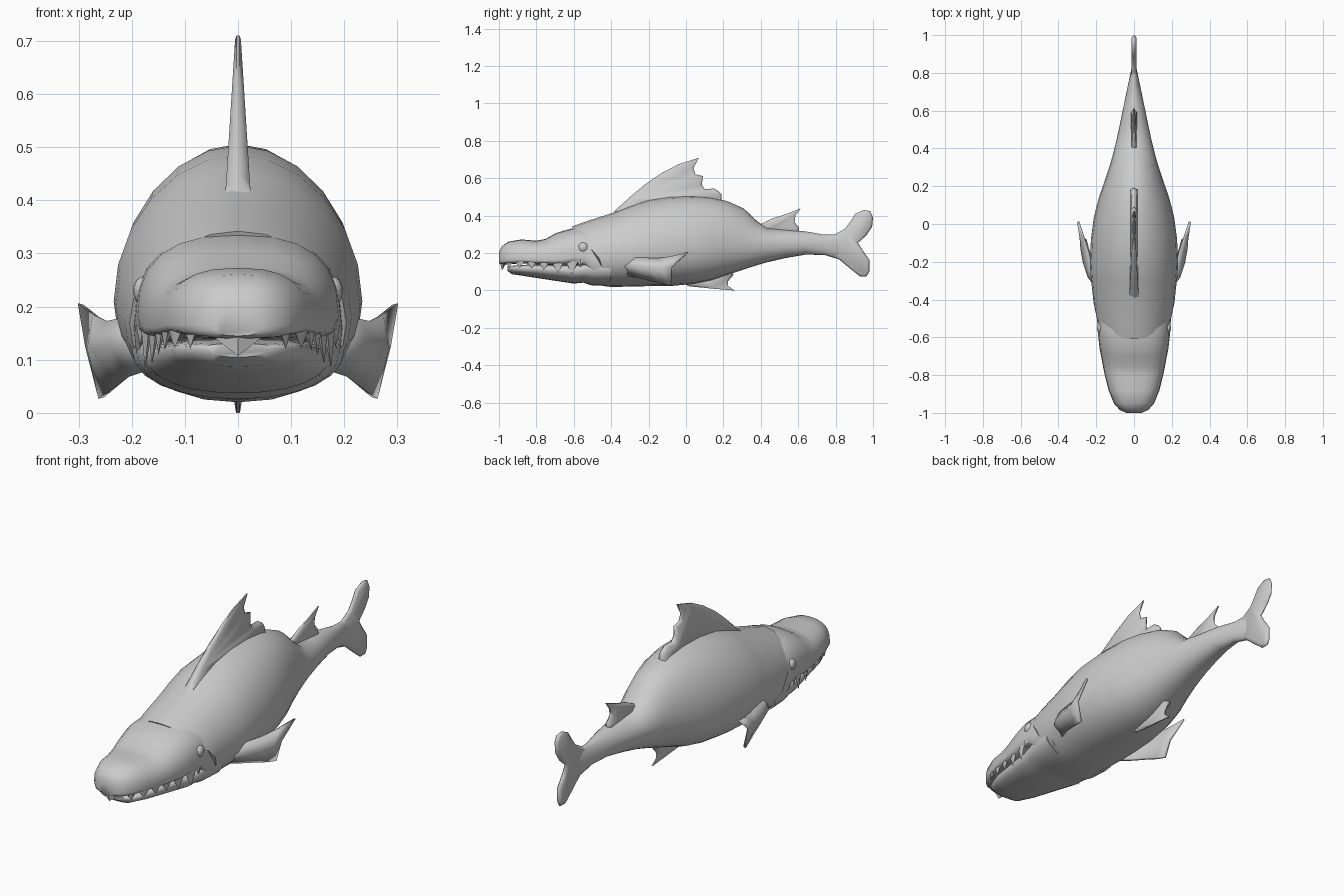
import bpy, bmesh, math
from mathutils import Vector


def finish(name, bm, angle=40, mirror=False, thick=0):
    bmesh.ops.recalc_face_normals(bm, faces=bm.faces[:])
    me = bpy.data.meshes.new(name)
    bm.to_mesh(me)
    bm.free()
    ob = bpy.data.objects.new(name, me)
    bpy.context.collection.objects.link(ob)
    if thick:
        m = ob.modifiers.new("thickness", 'SOLIDIFY')
        m.thickness, m.offset = thick, 0
    if mirror:
        ob.modifiers.new("mirror", 'MIRROR').use_mirror_merge = False
    bpy.ops.object.select_all(action='DESELECT')
    ob.select_set(True)
    bpy.context.view_layer.objects.active = ob
    bpy.ops.object.shade_smooth_by_angle(angle=math.radians(angle))
    return ob


def spow(v, p):
    return math.copysign(abs(v) ** p, v)


def loft(name, sections, p_up, p_down, n=24, angle=50):
    """sections: (y, bottom z, top z, half width, z of widest point, sideways sweep back)"""
    bm = bmesh.new()
    rings = []
    for y, zb, zt, w, zc, s in sections:
        ring = []
        for i in range(n):
            a = 2 * math.pi * i / n
            c, sn = math.cos(a), math.sin(a)
            p = p_up if sn >= 0 else p_down
            z = zc + (zt - zc if sn >= 0 else zc - zb) * spow(sn, p)
            back = s * min(1, 1.7 * (zt - z) / (zt - zb))
            ring.append(bm.verts.new((w * spow(c, p), y + back, z)))
        rings.append(ring)
    for r0, r1 in zip(rings, rings[1:]):
        for i in range(n):
            j = (i + 1) % n
            bm.faces.new((r0[i], r0[j], r1[j], r1[i]))
    bm.faces.new(rings[0])
    bm.faces.new(rings[-1])
    return finish(name, bm, angle)


def fin(name, outline, z0, z1, t0, t1):
    """middle fin with thin rim, half thickness goes t0..t1 from height z0 to z1"""
    bm = bmesh.new()
    sides, faces = [], []
    for sgn in (1, -1):
        sides.append([bm.verts.new((sgn * 0.003, y, z)) for y, z in outline])
        faces.append(bm.faces.new(sides[-1]))
    a, b = sides
    for i in range(len(a)):
        j = (i + 1) % len(a)
        bm.faces.new((a[i], a[j], b[j], b[i]))
    bmesh.ops.recalc_face_normals(bm, faces=bm.faces[:])
    bmesh.ops.inset_individual(bm, faces=faces, thickness=0.012)
    for f in faces:
        for v in f.verts:
            t = t0 + (t1 - t0) * (v.co.z - z0) / (z1 - z0)
            v.co.x = math.copysign(max(t, 0.003), v.co.x)
    return finish(name, bm, 60)


def spike(bm, base, tip):
    vs = [bm.verts.new(p) for p in base]
    t = bm.verts.new(tip)
    bm.faces.new(vs)
    for i in range(4):
        bm.faces.new((vs[i], vs[(i + 1) % 4], t))


# Body, with swept collar behind the head
loft("body", [
    (-0.61, 0.025, 0.342, 0.204, 0.17, 0.16),
    (-0.52, 0.020, 0.374, 0.214, 0.18, 0.11),
    (-0.40, 0.020, 0.412, 0.222, 0.19, 0.06),
    (-0.30, 0.022, 0.452, 0.230, 0.20, 0.03),
    (-0.20, 0.023, 0.485, 0.234, 0.21, 0),
    (-0.08, 0.024, 0.503, 0.228, 0.22, 0),
    (0.04, 0.035, 0.506, 0.212, 0.23, 0),
    (0.14, 0.055, 0.497, 0.186, 0.24, 0),
    (0.22, 0.083, 0.478, 0.158, 0.25, 0),
    (0.31, 0.113, 0.438, 0.128, 0.25, 0),
    (0.37, 0.132, 0.380, 0.111, 0.25, 0),
    (0.43, 0.150, 0.334, 0.096, 0.25, 0),
    (0.53, 0.173, 0.325, 0.074, 0.25, 0),
    (0.64, 0.192, 0.316, 0.052, 0.25, 0),
    (0.74, 0.190, 0.298, 0.031, 0.24, 0),
    (0.84, 0.160, 0.300, 0.010, 0.23, 0)], 1.03, 0.92)

# Upper head and snout
loft("upper_head", [
    (-1.000, 0.145, 0.205, 0.040, 0.165, 0),
    (-0.985, 0.140, 0.236, 0.075, 0.165, 0),
    (-0.950, 0.140, 0.261, 0.106, 0.165, 0),
    (-0.880, 0.145, 0.273, 0.135, 0.165, 0),
    (-0.800, 0.140, 0.266, 0.155, 0.160, 0),
    (-0.750, 0.138, 0.276, 0.165, 0.160, 0),
    (-0.700, 0.135, 0.305, 0.174, 0.160, 0),
    (-0.660, 0.132, 0.318, 0.182, 0.165, 0),
    (-0.600, 0.130, 0.335, 0.189, 0.180, 0),
    (-0.540, 0.120, 0.336, 0.193, 0.180, 0),
    (-0.500, 0.050, 0.335, 0.196, 0.160, 0),
    (-0.380, 0.040, 0.335, 0.198, 0.160, 0)], 0.78, 0.65)

# Lower jaw
loft("lower_jaw", [
    (-0.955, 0.105, 0.130, 0.060, 0.122, 0),
    (-0.930, 0.087, 0.132, 0.094, 0.120, 0),
    (-0.850, 0.075, 0.138, 0.124, 0.118, 0),
    (-0.720, 0.055, 0.138, 0.148, 0.112, 0),
    (-0.600, 0.037, 0.138, 0.170, 0.105, 0),
    (-0.550, 0.042, 0.145, 0.180, 0.110, 0),
    (-0.500, 0.026, 0.170, 0.190, 0.115, 0),
    (-0.400, 0.026, 0.190, 0.200, 0.120, 0)], 0.6, 0.92)

# Teeth: broad triangular spikes along the upper lip, mirrored
bm = bmesh.new()
lip = [(0.090, -0.945, 0.120, 0.024), (0.119, -0.89, 0.122, 0.030), (0.138, -0.825, 0.118, 0.032),
       (0.150, -0.76, 0.110, 0.033), (0.162, -0.685, 0.092, 0.036), (0.175, -0.61, 0.083, 0.034),
       (0.184, -0.565, 0.125, 0.018)]
for x, y, tip, r in lip:
    k = 0.5 if y < -0.87 else 0.22  # lip slant in plan
    spike(bm, [(x - r * k, y - r, 0.16), (x + 0.008, y, 0.165),
               (x + r * k, y + r, 0.16), (x - 0.014, y, 0.155)], (x, y, tip))
finish("teeth", bm, 20, mirror=True)

# Beak tooth at the centre of the snout
bm = bmesh.new()
spike(bm, [(-0.062, -0.97, 0.155), (0, -0.999, 0.168), (0.062, -0.97, 0.155), (0, -0.955, 0.155)],
      (0, -0.984, 0.107))
finish("beak_tooth", bm, 20)

# Eyes
bm = bmesh.new()
bmesh.ops.create_uvsphere(bm, u_segments=16, v_segments=10, radius=0.027)
for v in bm.verts:
    v.co = Vector((v.co.x * 0.75 + 0.177, v.co.y - 0.55, v.co.z + 0.23))
finish("eyes", bm, 60, mirror=True)

# Middle fins
fin("dorsal_fin", [(-0.40, 0.405), (-0.36, 0.445), (-0.30, 0.50), (-0.22, 0.567), (-0.13, 0.628),
                   (-0.04, 0.675), (0.07, 0.71), (0.04, 0.655), (0.05, 0.622), (0.09, 0.612),
                   (0.085, 0.565), (0.10, 0.542), (0.15, 0.545), (0.175, 0.53), (0.19, 0.515),
                   (0.19, 0.47), (0.05, 0.48), (-0.15, 0.46)], 0.41, 0.71, 0.024, 0.005)
fin("rear_dorsal_fin", [(0.39, 0.35), (0.46, 0.385), (0.54, 0.41), (0.615, 0.44), (0.585, 0.40),
                        (0.58, 0.365), (0.605, 0.335), (0.60, 0.30), (0.43, 0.31)],
    0.31, 0.44, 0.016, 0.004)
fin("belly_fin", [(-0.02, 0.04), (0.02, 0.022), (0.14, 0.010), (0.26, 0.0), (0.225, 0.025),
                  (0.225, 0.05), (0.255, 0.085), (0.23, 0.11), (0.10, 0.08)],
    0.0, 0.10, 0.004, 0.018)
fin("tail_fin", [(0.74, 0.285), (0.79, 0.297), (0.85, 0.33), (0.88, 0.37), (0.905, 0.41), (0.95, 0.43),
                 (0.985, 0.425), (1.0, 0.39), (0.995, 0.34), (0.965, 0.295), (0.92, 0.255),
                 (0.945, 0.215), (0.98, 0.165), (0.98, 0.10), (0.965, 0.075), (0.93, 0.075),
                 (0.88, 0.115), (0.82, 0.165), (0.74, 0.20)], 0.07, 0.43, 0.012, 0.012)

# Pectoral fins: a swept back sheet with a notched rear edge, mirrored
columns = [
    [(0.16, -0.36, 0.165), (0.17, -0.37, 0.13), (0.16, -0.33, 0.085)],
    [(0.22, -0.27, 0.175), (0.24, -0.28, 0.13), (0.20, -0.26, 0.072)],
    [(0.242, -0.15, 0.170), (0.266, -0.20, 0.122), (0.226, -0.18, 0.052)],
    [(0.268, -0.07, 0.183), (0.278, -0.13, 0.120), (0.244, -0.13, 0.038)],
    [(0.296, 0.012, 0.205), (0.282, -0.075, 0.125), (0.257, -0.08, 0.028)]]
bm = bmesh.new()
grid = [[bm.verts.new(p) for p in col] for col in columns]
for c0, c1 in zip(grid, grid[1:]):
    for i in range(2):
        bm.faces.new((c0[i], c0[i + 1], c1[i + 1], c1[i]))
finish("pectoral_fins", bm, 75, mirror=True, thick=0.012)
